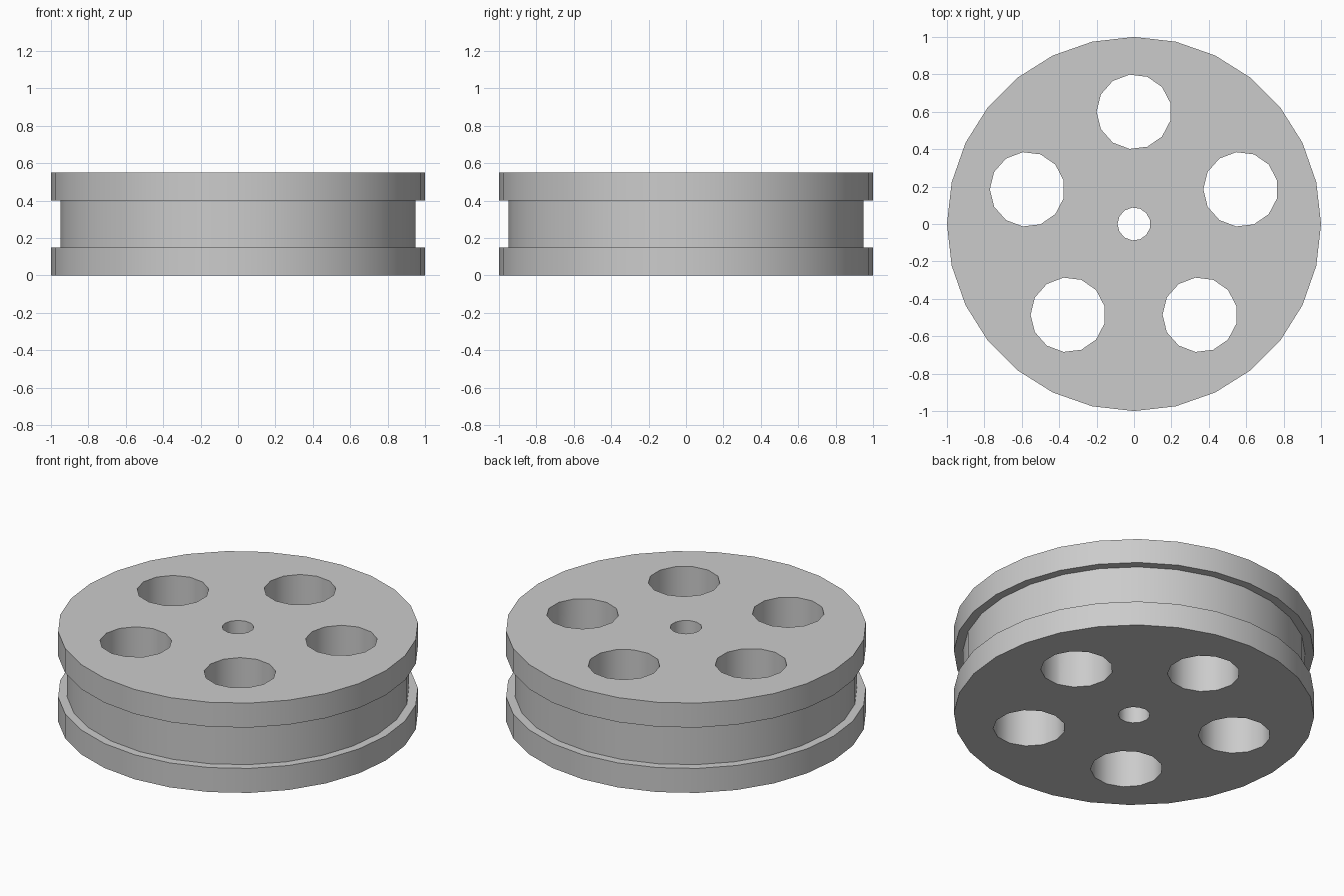
import bpy
import bmesh
from math import cos, sin, pi, radians
from mathutils import Matrix, Vector

if "Cube" in bpy.data.objects:
    bpy.data.objects.remove(bpy.data.objects["Cube"])

GREY = (0.6, 0.6, 0.6, 1)
HEIGHT = 0.55
grey = bpy.data.materials.new("plain_grey")
grey.diffuse_color = GREY
grey.use_nodes = True
grey.node_tree.nodes["Principled BSDF"].inputs["Base Color"].default_value = GREY


def make_object(name, bm):
    bmesh.ops.recalc_face_normals(bm, faces=bm.faces)
    mesh = bpy.data.meshes.new(name)
    bm.to_mesh(mesh)
    bm.free()
    mesh.materials.append(grey)
    obj = bpy.data.objects.new(name, mesh)
    bpy.context.collection.objects.link(obj)
    return obj


def lathe(name, profile, sides):
    """Stack rings of (radius, z) into a closed solid."""
    bm = bmesh.new()
    rings = [[bm.verts.new((r * cos(2 * pi * i / sides), r * sin(2 * pi * i / sides), z))
              for i in range(sides)] for r, z in profile]
    for low, high in zip(rings, rings[1:]):
        for i in range(sides):
            j = (i + 1) % sides
            bm.faces.new((low[i], low[j], high[j], high[i]))
    bm.faces.new(rings[0][::-1])
    bm.faces.new(rings[-1])
    return make_object(name, bm)


# Wheel body with a groove around the rim
wheel = lathe("grooved_wheel", [(1, 0), (1, 0.15), (0.95, 0.15), (0.95, 0.40),
                                (1, 0.40), (1, HEIGHT)], 28)

# Axle hole and five round openings, all with the same facet direction
holes = [(Vector((0, 0, 0)), 0.088)]
for k in range(5):
    a = pi / 2 + k * 2 * pi / 5
    holes.append((Vector((0.6 * cos(a), 0.6 * sin(a), 0)), 0.2))
bm = bmesh.new()
for centre, radius in holes:
    place = Matrix.Translation(centre + Vector((0, 0, HEIGHT / 2))) @ Matrix.Rotation(pi / 2, 4, "Z")
    bmesh.ops.create_cone(bm, cap_ends=True, segments=13, radius1=radius,
                          radius2=radius, depth=1, matrix=place)
cutter = make_object("hole_cutter", bm)
cutter.hide_render = True

# Cut the holes, then remove the cutter
cut = wheel.modifiers.new("holes", "BOOLEAN")
cut.operation = "DIFFERENCE"
cut.solver = "EXACT"
cut.object = cutter
bpy.ops.object.select_all(action="DESELECT")
wheel.select_set(True)
bpy.context.view_layer.objects.active = wheel
bpy.ops.object.modifier_apply(modifier=cut.name)
bpy.data.objects.remove(cutter)
bpy.ops.object.shade_smooth_by_angle(angle=radians(35))
